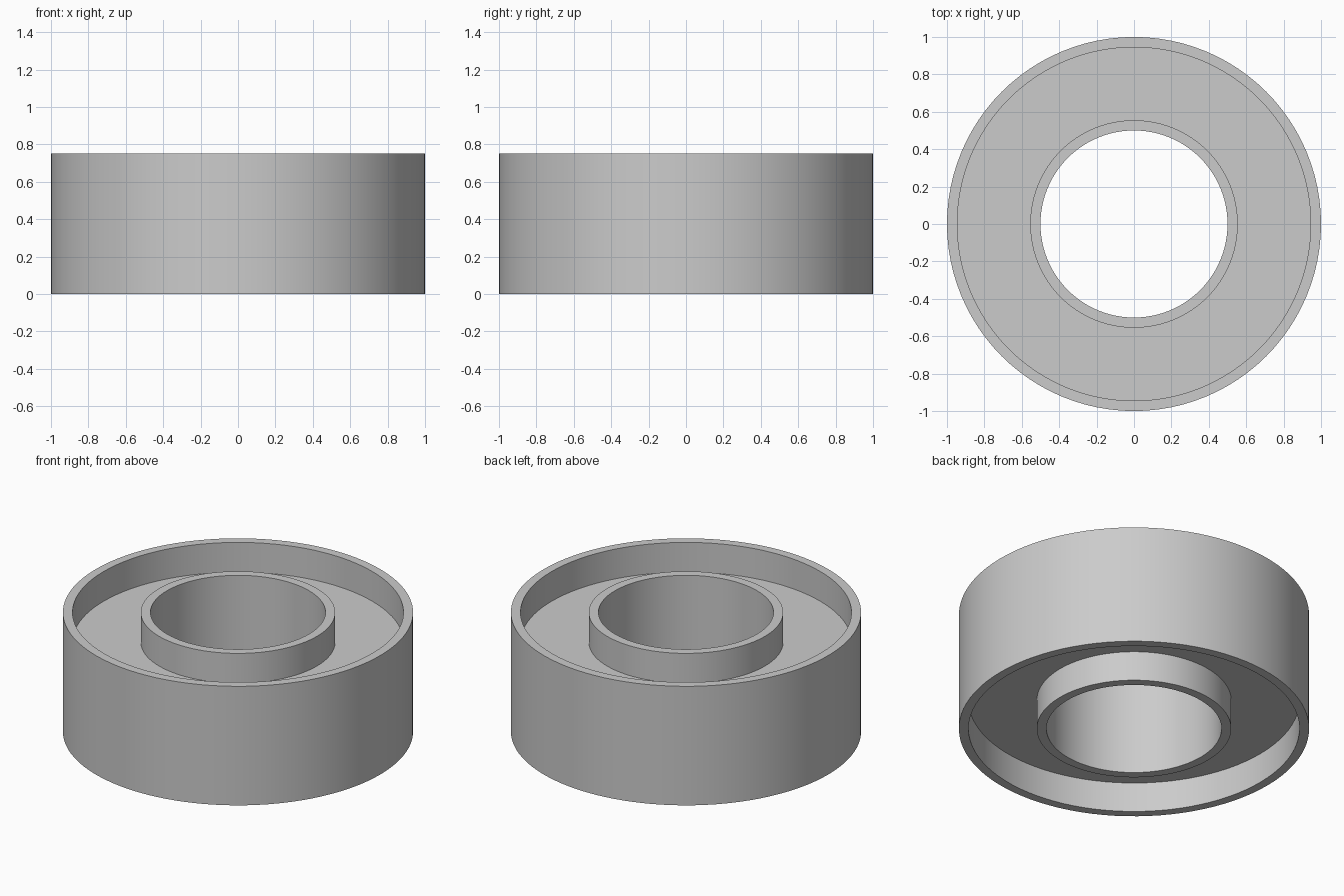
import bpy
import bmesh
import math
from mathutils import Matrix

SEGMENTS = 96
HEIGHT, RECESS = 0.75, 0.1875
R_BORE, R_HUB, R_RIM, R_OUTER = 0.5, 0.555, 0.945, 1.0

cube = bpy.data.objects.get("Cube")
if cube:
    bpy.data.objects.remove(cube, do_unlink=True)

# Plain grey metal
grey = bpy.data.materials.new("grey_metal")
grey.use_nodes = True
colour = (0.6, 0.6, 0.6, 1.0)
grey.diffuse_color = colour
grey.node_tree.nodes["Principled BSDF"].inputs["Base Color"].default_value = colour


def lathe(name, profile):
    """Spin a closed (radius, height) profile around the z axis."""
    bm = bmesh.new()
    rings = []
    for i in range(SEGMENTS):
        turn = Matrix.Rotation(math.tau * i / SEGMENTS, 3, "Z")
        rings.append([bm.verts.new(turn @ bm_point) for bm_point in
                      (Matrix.Identity(3) @ p for p in profile)])
    count = len(profile)
    for i, ring in enumerate(rings):
        following = rings[(i + 1) % SEGMENTS]
        for j in range(count):
            k = (j + 1) % count
            bm.faces.new((ring[j], following[j], following[k], ring[k]))
    bmesh.ops.recalc_face_normals(bm, faces=bm.faces)
    mesh = bpy.data.meshes.new(name)
    bm.to_mesh(mesh)
    bm.free()
    mesh.materials.append(grey)
    obj = bpy.data.objects.new(name, mesh)
    bpy.context.collection.objects.link(obj)
    return obj


# Hub, rim and the web between them, recessed equally on both sides
from mathutils import Vector
top_half = [(R_OUTER, HEIGHT), (R_RIM, HEIGHT), (R_RIM, HEIGHT - RECESS),
            (R_HUB, HEIGHT - RECESS), (R_HUB, HEIGHT), (R_BORE, HEIGHT)]
bottom_half = [(r, HEIGHT - z) for r, z in reversed(top_half)]
ring = lathe("bearing_ring", [Vector((r, 0, z)) for r, z in top_half + bottom_half])

# Smooth round walls with crisp edges
bpy.ops.object.select_all(action="DESELECT")
ring.select_set(True)
bpy.context.view_layer.objects.active = ring
bpy.ops.object.shade_smooth_by_angle(angle=math.radians(30))
